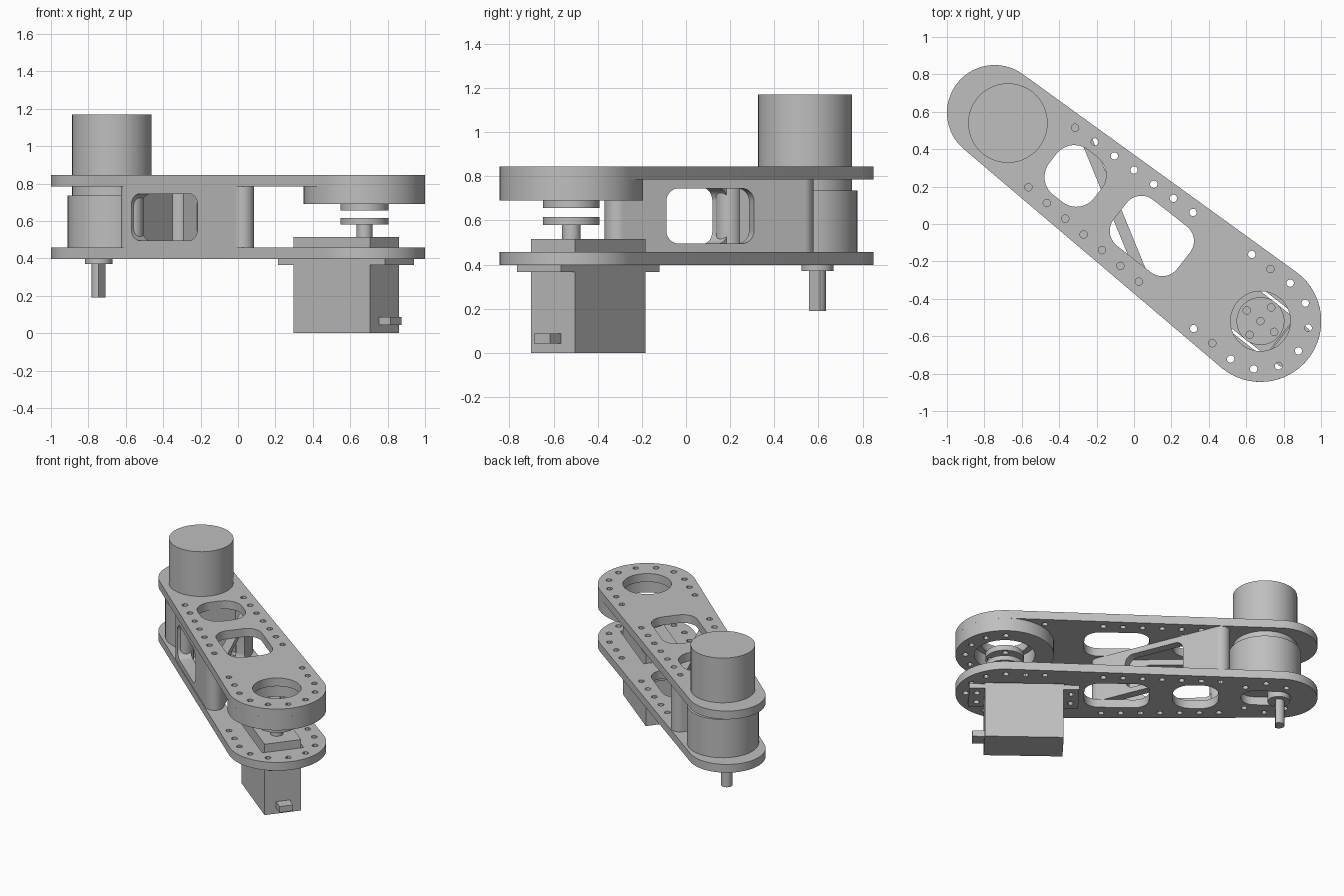
import bpy, bmesh
from math import radians, cos, sin, acos, atan2, pi, hypot
from mathutils import Matrix

if "Cube" in bpy.data.objects:
    bpy.data.objects.remove(bpy.data.objects["Cube"])

grey = bpy.data.materials.new("plain grey")
grey.use_nodes = True
grey.diffuse_color = (0.52, 0.52, 0.52, 1)
grey.node_tree.nodes["Principled BSDF"].inputs["Base Color"].default_value = grey.diffuse_color

# Arm frame: origin at the output shaft, local x runs along the arm to the servo joint
LENGTH = 1.806
FRAME = Matrix.Translation((-0.745, 0.595, 0)) @ Matrix.Rotation(radians(-38.1), 4, "Z")


def arc(x, y, r, a0, a1, n):
    return [(x + r * cos(a0 + (a1 - a0) * i / n), y + r * sin(a0 + (a1 - a0) * i / n))
            for i in range(n + 1)]


def circle(x, y, r, n=48):
    return arc(x, y, r, 0, 2 * pi, n)[:-1]


def rect(x0, x1, y0, y1):
    return [(x0, y0), (x1, y0), (x1, y1), (x0, y1)]


def rounded(x, y, a, b, r):
    """Rounded rectangle with half sizes a, b and corner radius r."""
    points = []
    for k, (sx, sy) in enumerate([(1, 1), (-1, 1), (-1, -1), (1, -1)]):
        points += arc(x + sx * (a - r), y + sy * (b - r), r, k * pi / 2, (k + 1) * pi / 2, 10)
    return points


def prism(name, loops, z0, z1, matrix=FRAME):
    """Extrude an outline (first loop) with holes (other loops)."""
    curve = bpy.data.curves.new(name, "CURVE")
    curve.dimensions = "2D"
    curve.fill_mode = "BOTH"
    curve.extrude = (z1 - z0) / 2
    for loop in loops:
        spline = curve.splines.new("POLY")
        spline.points.add(len(loop) - 1)
        for point, (x, y) in zip(spline.points, loop):
            point.co = (x, y, 0, 1)
        spline.use_cyclic_u = True
    helper = bpy.data.objects.new(name + " outline", curve)
    bpy.context.collection.objects.link(helper)
    graph = bpy.context.evaluated_depsgraph_get()
    mesh = bpy.data.meshes.new_from_object(helper.evaluated_get(graph))
    bpy.data.objects.remove(helper)
    bm = bmesh.new()
    bm.from_mesh(mesh)
    bmesh.ops.remove_doubles(bm, verts=bm.verts, dist=0.0002)
    bmesh.ops.recalc_face_normals(bm, faces=bm.faces)
    bm.to_mesh(mesh)
    bm.free()
    mesh.materials.clear()
    mesh.materials.append(grey)
    obj = bpy.data.objects.new(name, mesh)
    obj.matrix_world = matrix @ Matrix.Translation((0, 0, (z0 + z1) / 2))
    bpy.context.collection.objects.link(obj)
    bpy.ops.object.select_all(action="DESELECT")
    obj.select_set(True)
    bpy.context.view_layer.objects.active = obj
    bpy.ops.object.shade_smooth_by_angle(angle=radians(30))
    return obj


def cylinder(name, x, y, r, z0, z1):
    return prism(name, [circle(x, y, r)], z0, z1)


# Shared plate outline: tapered bar with round ends
R_MOTOR, R_JOINT, HOLE = 0.255, 0.325, 0.02
lean = acos((R_MOTOR - R_JOINT) / LENGTH)
outline = (arc(LENGTH, 0, R_JOINT, -lean, lean, 32)
           + arc(0, 0, R_MOTOR, lean, 2 * pi - lean, 32))

# Shared lightening holes and screw holes
lightening = [rounded(0.548, 0, 0.152, 0.152, 0.12), rounded(1.068, 0, 0.215, 0.156, 0.10)]
side_screws = [circle(0.388 + 0.1293 * i, s * (0.202 + 0.0055 * i), HOLE, 12)
               for i in range(7) for s in (-1, 1)]
ring_screws = [circle(LENGTH + 0.258 * cos(radians(a)), 0.258 * sin(radians(a)), HOLE, 12)
               for a in range(-90, 91, 30)]
joint_screws = ring_screws + [circle(LENGTH - d, s * 0.252, HOLE, 12)
                              for d in (0.13, 0.257) for s in (-1, 1)]
shared = lightening + side_screws + joint_screws

# Plates
SERVO = LENGTH - 0.125
MOTOR = 0.09
motor_screws = [circle(MOTOR + 0.19 * cos(radians(a)), 0.19 * sin(radians(a)), HOLE, 12)
                for a in (45, 90, 135, 225, 270, 315)]
prism("top_plate", [outline, circle(LENGTH, 0, 0.16)] + shared, 0.785, 0.845)
prism("bottom_plate", [outline, rect(SERVO - 0.265, SERVO + 0.265, -0.142, 0.142),
                       rounded(0.085, 0, 0.165, 0.09, 0.089)] + shared + motor_screws,
      0.397, 0.457)
prism("bearing_ring", [circle(LENGTH, 0, R_JOINT, 64), circle(LENGTH, 0, 0.2)] + ring_screws,
      0.69, 0.785)

# Triangular spacer: three corner columns joined by walls, two of them with windows
corners = {"inner": (0.388, -0.205), "far": (1.164, -0.235), "outer": (0.388, 0.205)}
for label, (x, y) in corners.items():
    cylinder("spacer_column_" + label, x, y, 0.06, 0.457, 0.785)


def wall(name, start, end, t0, t1, window=None):
    (x0, y0), (x1, y1) = corners[start], corners[end]
    size = hypot(x1 - x0, y1 - y0)
    matrix = (FRAME @ Matrix.Translation((x0, y0, 0))
              @ Matrix.Rotation(atan2(y1 - y0, x1 - x0), 4, "Z")
              @ Matrix.Rotation(pi / 2, 4, "X"))
    loops = [rect(0, size, 0.457, 0.785)]
    if window:
        a, b = window
        loops.append(rounded((a + b) / 2, 0.62, (b - a) / 2, 0.125, 0.06))
    prism(name, loops, t0, t1, matrix)


wall("spacer_side_wall", "inner", "far", -0.03, 0.06, (0.045, 0.51))
wall("spacer_diagonal_wall", "outer", "far", -0.06, 0.0, (0.25, 0.68))
wall("spacer_end_wall", "inner", "outer", -0.06, 0.0)

# Drive motor, gearbox and output shaft
cylinder("motor_body", MOTOR, 0, 0.2125, 0.735, 1.17)
cylinder("gearbox", MOTOR, 0, 0.237, 0.457, 0.735)
cylinder("shaft_boss", 0, 0, 0.073, 0.37, 0.457)
prism("output_shaft", [arc(0, 0, 0.038, radians(55), radians(305), 30)], 0.19, 0.37)

# Servo with mounting flange and cable plug
prism("servo_body", [rect(SERVO - 0.26, SERVO + 0.26, -0.126, 0.126)], 0.0, 0.515)
prism("servo_flange", [rect(SERVO - 0.3625, SERVO + 0.3625, -0.126, 0.126)]
      + [circle(SERVO + s * 0.31, t * 0.06, HOLE, 12) for s in (-1, 1) for t in (-1, 1)],
      0.365, 0.397)
prism("servo_plug", [rect(SERVO + 0.25, SERVO + 0.34, -0.047, 0.047)], 0.043, 0.087)

# Servo shaft and horn discs
cylinder("servo_shaft", LENGTH, 0, 0.042, 0.515, 0.58)
horn_screws = [circle(LENGTH + 0.093 * cos(k * pi / 2), 0.093 * sin(k * pi / 2), HOLE, 12)
               for k in range(4)]
for name, z0, z1 in (("lower_horn", 0.58, 0.615), ("upper_horn", 0.655, 0.695)):
    prism(name, [circle(LENGTH, 0, 0.128), circle(LENGTH, 0, HOLE, 12)] + horn_screws, z0, z1)
